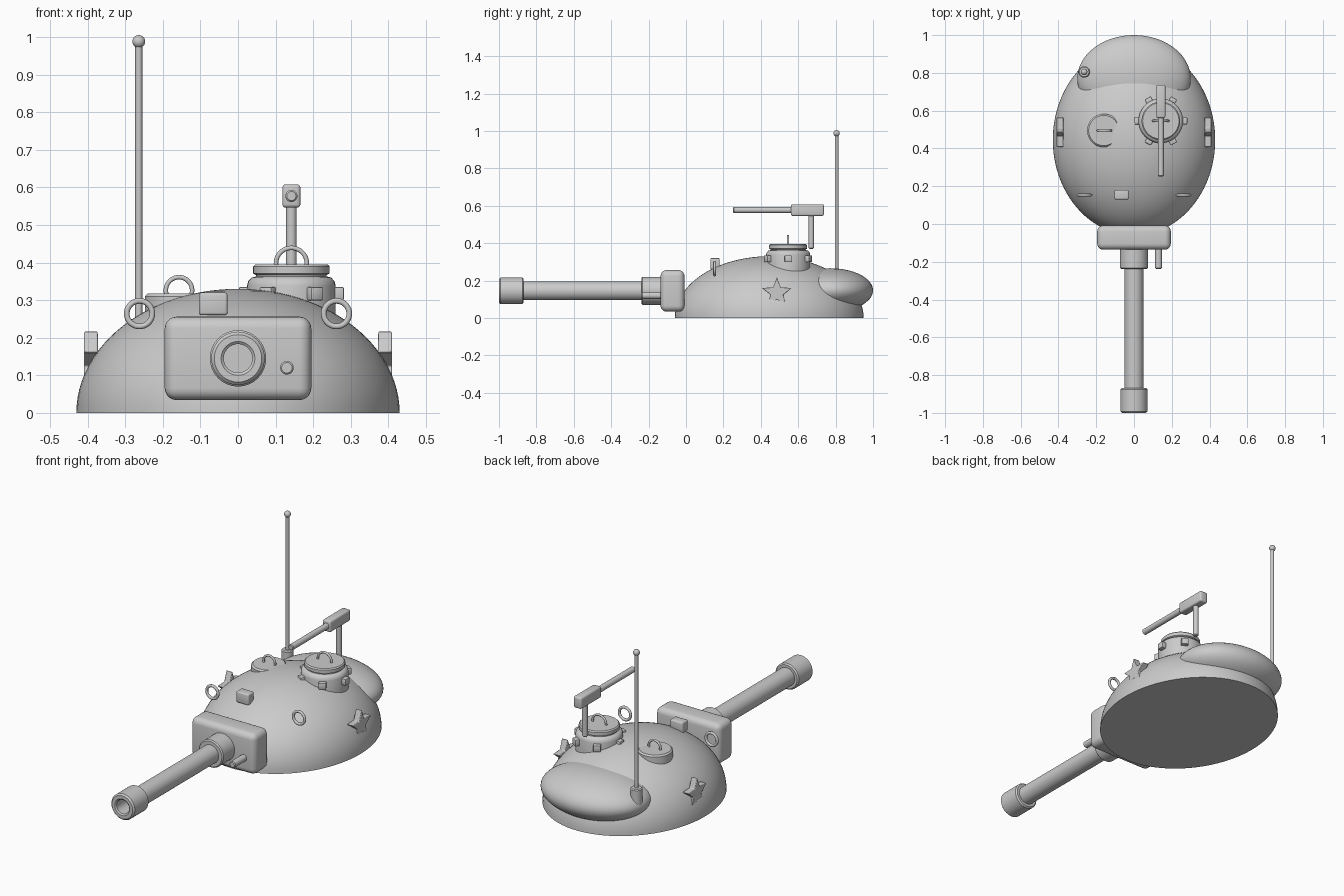
import bpy, bmesh, math
from mathutils import Matrix, Vector

if "Cube" in bpy.data.objects:
    bpy.data.objects.remove(bpy.data.objects["Cube"])


def finish(name, bm, angle=35):
    bmesh.ops.recalc_face_normals(bm, faces=bm.faces)
    me = bpy.data.meshes.new(name)
    bm.to_mesh(me)
    bm.free()
    ob = bpy.data.objects.new(name, me)
    bpy.context.collection.objects.link(ob)
    bpy.ops.object.select_all(action='DESELECT')
    ob.select_set(True)
    bpy.context.view_layer.objects.active = ob
    bpy.ops.object.shade_smooth_by_angle(angle=math.radians(angle))
    return ob


def ellipsoid(name, loc, radii, seg=64, rings=32, flat=False):
    bm = bmesh.new()
    bmesh.ops.create_uvsphere(bm, u_segments=seg, v_segments=rings, radius=1)
    if flat:
        geom = bm.verts[:] + bm.edges[:] + bm.faces[:]
        bmesh.ops.bisect_plane(bm, geom=geom, plane_co=(0, 0, 0), plane_no=(0, 0, -1), clear_outer=True)
        bmesh.ops.holes_fill(bm, edges=[e for e in bm.edges if e.is_boundary])
    bmesh.ops.transform(bm, matrix=Matrix.LocRotScale(Vector(loc), None, Vector(radii)), verts=bm.verts)
    return finish(name, bm)


def lathe(name, profile, loc, forward=False, seg=40):
    """Spin (radius, height) points about z, or about -y when forward."""
    bm = bmesh.new()
    vs = [bm.verts.new((r, 0, h)) for r, h in profile]
    es = [bm.edges.new(p) for p in zip(vs, vs[1:])]
    bmesh.ops.spin(bm, geom=vs + es, cent=(0, 0, 0), axis=(0, 0, 1), angle=2 * math.pi, steps=seg)
    bmesh.ops.remove_doubles(bm, verts=bm.verts, dist=1e-5)
    rot = Matrix.Rotation(math.pi / 2, 4, 'X') if forward else Matrix.Identity(4)
    bmesh.ops.transform(bm, matrix=Matrix.Translation(loc) @ rot, verts=bm.verts)
    return finish(name, bm)


def rod(name, r, a, b, loc, forward=False, bev=0.004, seg=32):
    pts = [(0, a), (r - bev, a), (r, a + bev), (r, b - bev), (r - bev, b), (0, b)]
    return lathe(name, pts, loc, forward, seg)


def box(name, loc, size, bev=0.006, segs=3, turn=0):
    bm = bmesh.new()
    bmesh.ops.create_cube(bm, size=1)
    bmesh.ops.scale(bm, vec=size, verts=bm.verts)
    bmesh.ops.bevel(bm, geom=bm.edges[:], offset=bev, segments=segs, profile=0.5, affect='EDGES')
    bmesh.ops.transform(bm, matrix=Matrix.Translation(loc) @ Matrix.Rotation(turn, 4, 'Z'), verts=bm.verts)
    return finish(name, bm, 40)


def ring(name, loc, R, r):
    bpy.ops.mesh.primitive_torus_add(location=loc, rotation=(math.pi / 2, 0, 0), major_radius=R,
                                     minor_radius=r, major_segments=36, minor_segments=12)
    ob = bpy.context.object
    ob.name = name
    bpy.ops.object.shade_smooth()
    return ob


# cast shell and rear bustle
ellipsoid("turret_shell", (0, 0.445, 0), (0.43, 0.505, 0.33), 96, 48, flat=True)
ellipsoid("rear_bustle", (0, 0.77, 0.148), (0.30, 0.23, 0.118))

# gun shield and main gun
GZ = 0.145
box("gun_shield", (0, -0.072, GZ), (0.39, 0.128, 0.222), 0.032, 5)
rod("gun_collar", 0.075, 0.12, 0.238, (0, 0, GZ), True, 0.006)
lathe("gun_barrel", [(0, 0.2), (0.05, 0.2), (0.05, 0.89), (0, 0.89)], (0, 0, GZ), True)
lathe("muzzle", [(0.045, 0.868), (0.064, 0.868), (0.071, 0.875), (0.071, 0.992), (0.063, 1.0),
                 (0.045, 1.0), (0.038, 0.994), (0.038, 0.895), (0, 0.895)], (0, 0, GZ), True)
rod("coaxial_gun", 0.018, 0.11, 0.237, (0.13, 0, 0.12), True)

# commander cupola with vision blocks and lid handle
CX, CY = 0.142, 0.546
lathe("cupola", [(0, 0.25), (0.118, 0.25), (0.118, 0.338), (0.115, 0.35), (0.106, 0.36), (0.094, 0.363),
                 (0.094, 0.367), (0.102, 0.371), (0.102, 0.389), (0.096, 0.395), (0, 0.395)], (CX, CY, 0))
for i in range(6):
    a = i * math.pi / 3
    box(f"vision_block_{i + 1}", (CX + 0.124 * math.cos(a), CY + 0.124 * math.sin(a), 0.317),
        (0.032, 0.038, 0.036), 0.005, 2, a)
ring("cupola_handle", (CX, CY, 0.398), 0.041, 0.006)

# loader hatch
rod("loader_hatch", 0.088, 0.24, 0.318, (-0.16, 0.495, 0), bev=0.008, seg=48)
ring("hatch_handle", (-0.157, 0.495, 0.326), 0.035, 0.006)

# roof machine gun
rod("machine_gun_post", 0.014, 0.37, 0.56, (CX, 0.67, 0))
box("machine_gun_body", (CX, 0.649, 0.577), (0.048, 0.176, 0.062), 0.009)
rod("machine_gun_barrel", 0.016, -0.57, -0.252, (CX, 0, 0.577), True)

# periscope and lifting rings
box("periscope", (-0.066, 0.155, 0.29), (0.076, 0.05, 0.06), 0.007)
for side, tag in ((-1, "left"), (1, "right")):
    ring(f"lifting_ring_{tag}", (side * 0.262, 0.153, 0.264), 0.034, 0.0075)

    # raised star on each flank
    bm = bmesh.new()
    pts = []
    for k in range(10):
        R = 0.083 if k % 2 == 0 else 0.035
        t = math.pi / 2 + k * math.pi / 5
        pts.append(bm.verts.new((side * 0.373, 0.486 + R * math.cos(t), 0.135 + R * math.sin(t))))
    face = bm.faces.new(pts)
    ext = bmesh.ops.extrude_face_region(bm, geom=[face])
    moved = [v for v in ext["geom"] if isinstance(v, bmesh.types.BMVert)]
    bmesh.ops.translate(bm, vec=(side * 0.037, 0, 0), verts=moved)
    star = finish(f"star_{tag}", bm, 30)
    mod = star.modifiers.new("edge", 'BEVEL')
    mod.width, mod.segments = 0.003, 2

# antenna
AX, AY = -0.264, 0.805
rod("antenna_base", 0.03, 0.13, 0.25, (AX, AY, 0), bev=0.005)
rod("antenna_mast", 0.0095, 0.2, 0.985, (AX, AY, 0), bev=0.002, seg=20)
ellipsoid("antenna_tip", (AX, AY, 0.988), (0.017,) * 3, 24, 12)
